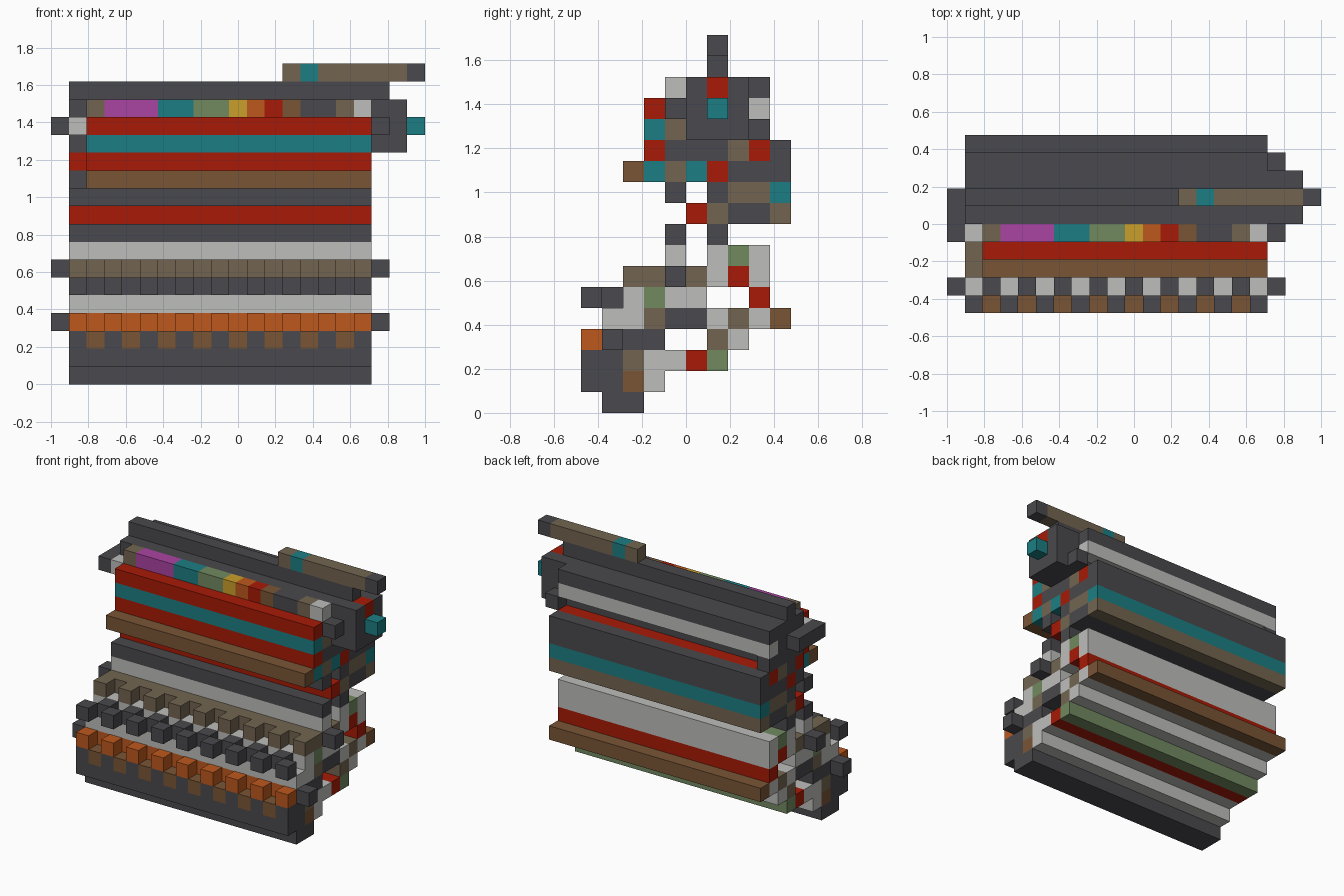
import bpy
import bmesh
from mathutils import Matrix, Vector

cube = bpy.data.objects.get("Cube")
if cube:
    bpy.data.objects.remove(cube, do_unlink=True)

CELL = 2 / 21


def make_material(name, rgb):
    lin = [(v / 255) ** 2.2 for v in rgb] + [1]
    mat = bpy.data.materials.new(name)
    mat.use_nodes = True
    mat.diffuse_color = lin
    mat.node_tree.nodes["Principled BSDF"].inputs["Base Color"].default_value = lin
    return mat


MATS = {
    "d": make_material("dark grey", (75, 74, 78)),
    "l": make_material("light grey", (188, 188, 186)),
    "r": make_material("red", (166, 32, 15)),
    "c": make_material("teal", (33, 125, 130)),
    "t": make_material("tan", (114, 101, 81)),
    "b": make_material("brown", (120, 85, 56)),
    "g": make_material("sage green", (112, 136, 96)),
    "o": make_material("orange", (188, 89, 35)),
    "m": make_material("magenta", (168, 70, 160)),
    "y": make_material("yellow", (200, 157, 46)),
}


def add_box(bm, lo, hi):
    """Box between two grid corners (x, y, z in cells)."""
    lo, hi = Vector(lo), Vector(hi)
    mid = ((lo + hi) / 2 - Vector((10.5, 5, 0))) * CELL
    size = (hi - lo) * CELL
    bmesh.ops.create_cube(bm, size=1, matrix=Matrix.Translation(mid) @ Matrix.Diagonal((*size, 1)))


def part(name, colour, boxes):
    bm = bmesh.new()
    for lo, hi in boxes:
        add_box(bm, lo, hi)
    mesh = bpy.data.meshes.new(name)
    bm.to_mesh(mesh)
    bm.free()
    mesh.materials.append(MATS[colour])
    obj = bpy.data.objects.new(name, mesh)
    bpy.context.collection.objects.link(obj)


def cells(xs, y, z):
    return [((x, y, z), (x + 1, y + 1, z + 1)) for x in xs]


# Side profile from bottom to top; each letter is a long bar, front to back
PROFILE = [
    ("base", ".dd......."),
    ("base", "ddbl......"),
    ("base", ".dtllrg..."),
    ("lower_frame", ".odd..tl.."),
    ("lower_frame", ".lltddltlb"),
    ("lower_frame", "..lgll..r."),
    ("lower_frame", "...tdtlrl."),
    ("neck", "....l.lgl."),
    ("neck", "....d.d..."),
    ("neck", ".....rtddt"),
    ("neck", "....d.dttc"),
    ("upper_case", "..bctcrddd"),
    ("upper_case", "...rdddtrd"),
    ("upper_case", "...ctddd.."),
    ("upper_case", "...rddddl."),
    ("upper_case", ".....dddd."),
    ("top_rail", "......d..."),
]
for z, (section, row) in enumerate(PROFILE):
    y = 0
    while y < len(row):
        end = y + 1
        inset = section == "upper_case" and y <= 5
        while end < len(row) and row[end] == row[y] and not (inset and end > 5):
            end += 1
        if row[y] != ".":
            right = 19 if section == "top_rail" else 18
            part(f"{section}_bar", row[y], [((2 if inset else 1, y, z), (right, end, z + 1))])
        y = end

# Alternating teeth along the front
odd, even = range(1, 18, 2), range(2, 18, 2)
part("base_teeth", "d", cells(odd, 0, 2))
part("base_tooth_gaps", "b", cells(even, 0, 2))
part("orange_keys", "o", cells(odd, 0, 3))
part("front_key_row", "d", cells(odd, 0, 5))
part("rear_key_row", "d", cells(even, 1, 5))
part("ledge_teeth", "t", cells(odd, 2, 6))

# Coloured strip along the top front edge
x = 2
for colour, length in zip("tmcgyorbdtl", (1, 3, 2, 2, 1, 1, 1, 1, 2, 1, 1)):
    part("top_strip_segment", colour, [((x, 4, 15), (x + length, 5, 16))])
    x += length

# Axle stubs on both ends
for y, z in ((1, 3), (4, 6), (4, 14)):
    part("axle_stubs", "d", cells((0, 18), y, z))

# Left end fittings of the upper case
part("end_axle_plate", "d", [((0, 5, 14), (1, 7, 15))])
part("end_axle_mount", "l", cells([1], 4, 14))
for z, colour in zip((11, 12, 13, 14, 15), "drddd"):
    part("end_plate", colour, cells([1], 5, z))
part("rear_end_block", "d", cells((1, 18), 8, 13))

# Crank wheel with pin
part("crank_hub", "d", [((18, 5, 13), (19, 8, 16))])
part("crank_wheel", "d", [((19, 5, 13), (20, 8, 15)),
                          ((19, 5, 15), (20, 6, 16)),
                          ((19, 7, 15), (20, 8, 16))])
part("crank_mark", "r", cells([19], 6, 15))
part("crank_pin", "c", cells([20], 6, 14))

# Lever on the top rail
part("lever_inner", "t", cells([13], 6, 17))
part("lever_ring", "c", cells([14], 6, 17))
part("lever_arm", "t", [((15, 6, 17), (20, 7, 18))])
part("lever_tip", "d", cells([20], 6, 17))
